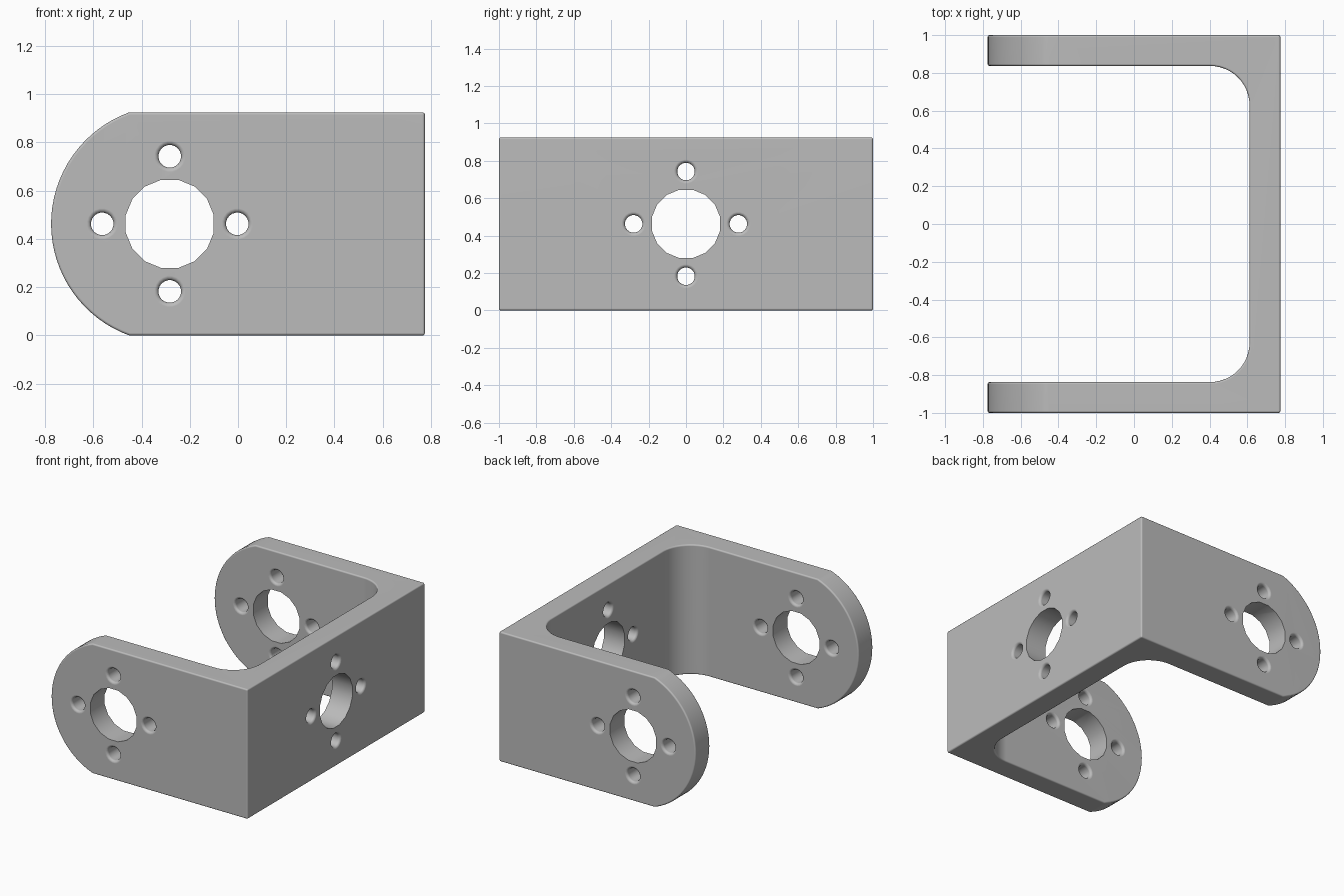
import bpy, bmesh, math
from mathutils import Vector

if "Cube" in bpy.data.objects:
    bpy.data.objects.remove(bpy.data.objects["Cube"])

X, Y, H = 0.775, 1.0, 0.925      # half length, half width, height
WALL, FILLET, MID = 0.163, 0.21, H / 2
HOLE_X, ARC_R, BOLT = -0.283, 0.492, 0.28

grey = bpy.data.materials.new("bracket_grey")
grey.use_nodes = True
colour = (0.5, 0.5, 0.5, 1)
grey.diffuse_color = colour
grey.node_tree.nodes["Principled BSDF"].inputs["Base Color"].default_value = colour


def finish(name, bm):
    bmesh.ops.recalc_face_normals(bm, faces=bm.faces)
    mesh = bpy.data.meshes.new(name)
    bm.to_mesh(mesh)
    bm.free()
    mesh.materials.append(grey)
    obj = bpy.data.objects.new(name, mesh)
    bpy.context.collection.objects.link(obj)
    return obj


def prism(name, outline, depth):
    """Extrude a closed outline of 3D points along a vector."""
    bm = bmesh.new()
    face = bm.faces.new([bm.verts.new(p) for p in outline])
    new = bmesh.ops.extrude_face_region(bm, geom=[face])["geom"]
    bmesh.ops.translate(bm, vec=depth, verts=[v for v in new if isinstance(v, bmesh.types.BMVert)])
    return finish(name, bm)


def arc(cx, cy, r, start, end, n):
    angles = [math.radians(start + (end - start) * i / n) for i in range(n + 1)]
    return [(cx + r * math.cos(a), cy + r * math.sin(a)) for a in angles]


def lathe(name, axis, centre, profile, sides):
    """Turn (position, radius) pairs about the x or y axis."""
    bm = bmesh.new()
    rings = []
    for t, r in profile:
        ring = []
        for u, w in arc(0, 0, r, 180 / sides, 360 + 180 / sides, sides)[:-1]:
            p = Vector((t, u, w) if axis == "x" else (u, t, w))
            ring.append(bm.verts.new(p + Vector(centre)))
        rings.append(ring)
    for a, b in zip(rings, rings[1:]):
        for i in range(sides):
            j = (i + 1) % sides
            bm.faces.new((a[i], a[j], b[j], b[i]))
    bm.faces.new(rings[0])
    bm.faces.new(rings[-1])
    return finish(name, bm)


def apply(obj, kind, **settings):
    mod = obj.modifiers.new(kind.title(), kind)
    for key, value in settings.items():
        setattr(mod, key, value)
    bpy.ops.object.modifier_apply(modifier=mod.name)


def combine(obj, cutter, operation):
    cutter.hide_render = True
    apply(obj, "BOOLEAN", object=cutter, operation=operation, solver="EXACT")
    bpy.data.objects.remove(cutter)


def bolt_profile(a, b, r=0.047, lip=0.018):
    """Straight bore between faces a and b with rounded lips."""
    lips = [(lip * (1 - math.sin(t)), r + lip * (1 - math.cos(t)))
            for t in [math.radians(d) for d in (90, 60, 30, 0)]]
    start = [(a - 0.02, r + lip)] + [(a + d, q) for d, q in lips]
    # order each lip from the surface inwards
    start = [(a - 0.02, r + lip)] + [(a + lip - d, q) for d, q in reversed(
        [(lip * math.sin(0) + d, q) for d, q in lips])][::-1]
    steps = [math.radians(d) for d in (0, 30, 60, 90)]
    curve = [(lip * (1 - math.cos(t)), r + lip * (1 - math.sin(t))) for t in steps]
    start = [(a - 0.02, r + lip)] + curve_at(curve, a, 1)
    return start + curve_at(curve, b, -1)[::-1] + [(b + 0.02, r + lip)]


def curve_at(curve, face, sign):
    return [(face + sign * d, q) for d, q in curve]


# U-shaped bracket body with filleted inner corners
ix, iy = X - WALL, Y - WALL
plan = [(-X - 0.1, -Y), (X, -Y), (X, Y), (-X - 0.1, Y), (-X - 0.1, iy)]
plan += arc(ix - FILLET, iy - FILLET, FILLET, 90, 0, 12)
plan += arc(ix - FILLET, -iy + FILLET, FILLET, 0, -90, 12)
plan += [(-X - 0.1, -iy)]
body = prism("bracket", [(x, y, 0) for x, y in plan], (0, 0, H))
bpy.context.view_layer.objects.active = body
body.select_set(True)

# Rounded arm ends
half = math.degrees(math.asin(MID / ARC_R))
side = [(X + 0.1, -0.1), (X + 0.1, H + 0.1), (-0.4, H + 0.1), (-0.4, H)]
side = [(X + 0.1, 0), (X + 0.1, H)] + arc(HOLE_X, MID, ARC_R, 180 - half, 180 + half, 32)
combine(body, prism("end_shape", [(x, -1.2, z) for x, z in side], (0, 2.4, 0)), "INTERSECT")

# Softened outer edges
apply(body, "BEVEL", width=0.03, segments=4, limit_method="ANGLE", angle_limit=math.radians(40))

# Centre bores and four bolt holes in each of the three plates
for axis, a, b, centre in (("y", -Y, -iy, (HOLE_X, 0, MID)),
                           ("y", iy, Y, (HOLE_X, 0, MID)),
                           ("x", ix, X, (0, 0, MID))):
    bore = [(a - 0.05, 0.186), (b + 0.05, 0.186)]
    combine(body, lathe("bore_cutter", axis, centre, bore, 16), "DIFFERENCE")
    for k in range(4):
        u, w = BOLT * math.cos(k * math.pi / 2), BOLT * math.sin(k * math.pi / 2)
        offset = Vector((0, u, w) if axis == "x" else (u, 0, w))
        cutter = lathe("bolt_cutter", axis, Vector(centre) + offset, bolt_profile(a, b), 20)
        combine(body, cutter, "DIFFERENCE")

bpy.ops.object.shade_smooth_by_angle(angle=math.radians(35))
apply(body, "WEIGHTED_NORMAL", keep_sharp=True)
